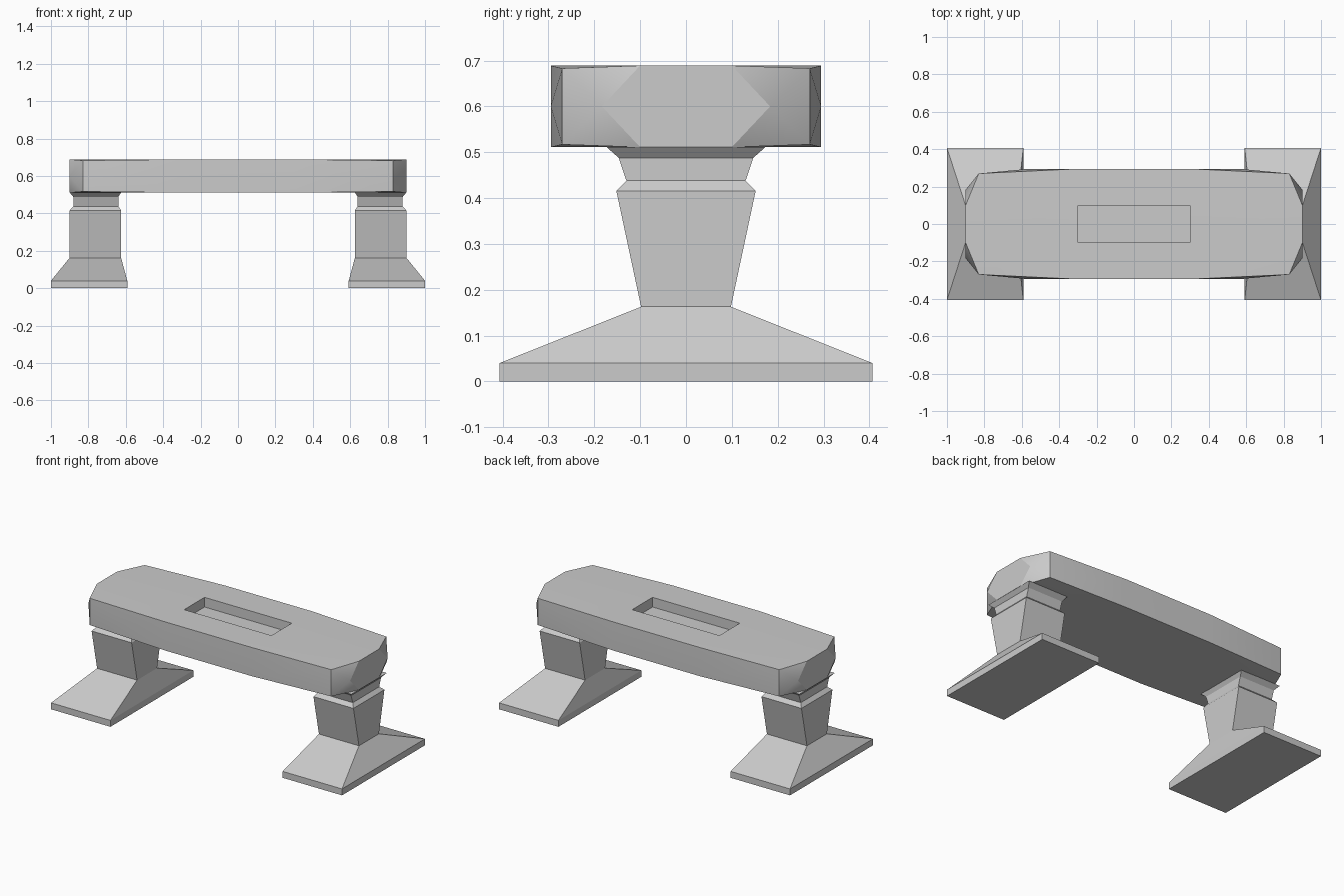
import bpy, bmesh, math

cube = bpy.data.objects.get("Cube")
if cube:
    bpy.data.objects.remove(cube, do_unlink=True)

stone = bpy.data.materials.new("pale_stone")
stone.use_nodes = True
stone.diffuse_color = (0.6, 0.6, 0.6, 1)
stone.node_tree.nodes["Principled BSDF"].inputs["Base Color"].default_value = (0.6, 0.6, 0.6, 1)


def finish(bm, name, smooth=False):
    bmesh.ops.recalc_face_normals(bm, faces=bm.faces)
    mesh = bpy.data.meshes.new(name)
    bm.to_mesh(mesh)
    bm.free()
    mesh.materials.append(stone)
    obj = bpy.data.objects.new(name, mesh)
    bpy.context.collection.objects.link(obj)
    if smooth:
        bpy.ops.object.select_all(action="DESELECT")
        bpy.context.view_layer.objects.active = obj
        obj.select_set(True)
        bpy.ops.object.shade_smooth_by_angle(angle=math.radians(30))


# Bench slab: a three by three grid with its corners drawn in
MID, HALF = 0.6, 0.089
bm = bmesh.new()
xs, ys = (-0.9, -0.3, 0.3, 0.9), (-0.295, -0.1, 0.1, 0.295)


def layer(side):
    rows = []
    for i, x in enumerate(xs):
        row = []
        for j, y in enumerate(ys):
            corner = i in (0, 3) and j in (0, 3)
            px, py, h = (math.copysign(0.83, x), math.copysign(0.27, y), 0.083) if corner else (x, y, HALF)
            row.append(bm.verts.new((px, py, MID + side * h)))
        rows.append(row)
    return rows


top, bottom = layer(1), layer(-1)
for grid in (top, bottom):
    for i in range(3):
        for j in range(3):
            face = bm.faces.new((grid[i][j], grid[i + 1][j], grid[i + 1][j + 1], grid[i][j + 1]))
            if grid is top and i == j == 1:
                tray = face

# Slab sides
ring = [(i, 0) for i in range(3)] + [(3, j) for j in range(3)]
ring += [(3 - i, 3) for i in range(3)] + [(0, 3 - j) for j in range(3)]
corner_walls = []
for k, (i, j) in enumerate(ring):
    m, n = ring[(k + 1) % len(ring)]
    wall = bm.faces.new((bottom[i][j], bottom[m][n], top[m][n], top[i][j]))
    if {i, m} <= {0, 3} and {j, n} != {1, 2} or {j, n} <= {0, 3} and {i, m} != {1, 2}:
        corner_walls.append(wall)

# Slight belly on the walls next to each corner
for v in bmesh.ops.poke(bm, faces=corner_walls)["verts"]:
    if abs(v.co.x) > 0.8:
        v.co.x = math.copysign(0.9, v.co.x)
    else:
        v.co.y = math.copysign(0.295, v.co.y)

# Sunken tray in the seat
bmesh.ops.recalc_face_normals(bm, faces=bm.faces)
recess = bmesh.ops.extrude_discrete_faces(bm, faces=[tray])["faces"][0]
bmesh.ops.translate(bm, vec=(0, 0, -0.06), verts=recess.verts)
bmesh.ops.remove_doubles(bm, verts=bm.verts, dist=0.0005)
finish(bm, "bench_slab", smooth=True)

# Legs: stacked rectangular sections (height, inner x, outer x, half depth)
sections = [
    (0, 0.592, 1.0, 0.407), (0.04, 0.592, 1.0, 0.407),
    (0.163, 0.625, 0.9, 0.098), (0.416, 0.625, 0.9, 0.152),
    (0.438, 0.64, 0.88, 0.13), (0.488, 0.64, 0.88, 0.147),
    (0.512, 0.625, 0.9, 0.174),
]
for side, name in ((1, "left_leg"), (-1, "right_leg")):
    bm = bmesh.new()
    loops = [[bm.verts.new((side * x, y, z)) for x, y in ((a, -d), (b, -d), (b, d), (a, d))]
             for z, a, b, d in sections]
    bm.faces.new(loops[0])
    bm.faces.new(loops[-1])
    for low, high in zip(loops, loops[1:]):
        for k in range(4):
            n = (k + 1) % 4
            bm.faces.new((low[k], low[n], high[n], high[k]))
    finish(bm, name)
